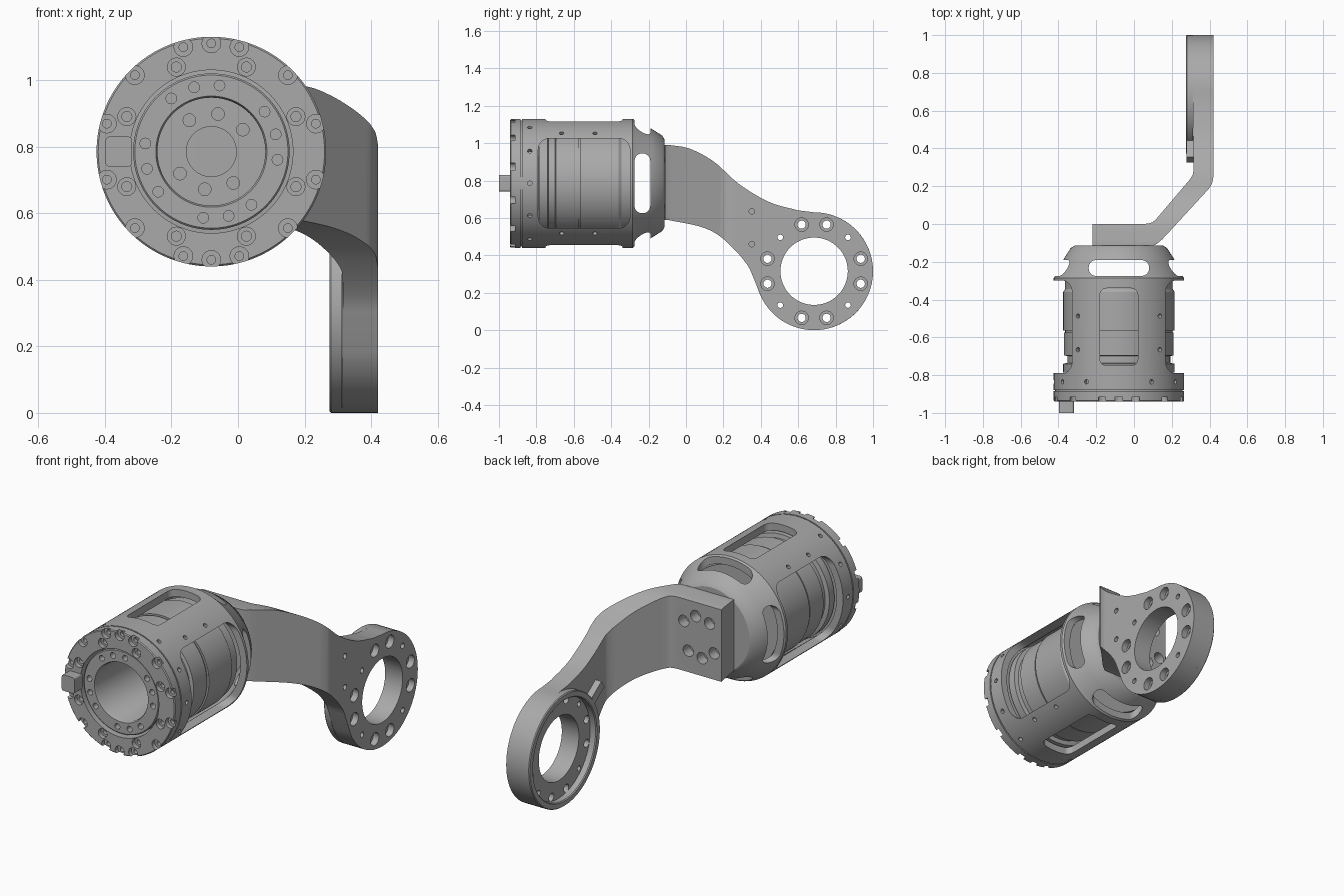
import bpy, bmesh
from math import pi, sin, cos, radians
from mathutils import Vector

cube = bpy.data.objects.get("Cube")
if cube:
    bpy.data.objects.remove(cube, do_unlink=True)

metal = bpy.data.materials.new("machined_grey")
metal.use_nodes = True
GREY = (0.4, 0.4, 0.4, 1)
metal.diffuse_color = GREY
metal.node_tree.nodes["Principled BSDF"].inputs["Base Color"].default_value = GREY

CX, CZ = -0.08, 0.785      # barrel axis, along y
RY, RZ = 0.685, 0.315      # arm ring axis, along x
X, Y, Z = Vector((1, 0, 0)), Vector((0, 1, 0)), Vector((0, 0, 1))


def lathe(bm, profile, loc, axis, closed=False, n=96):
    """Spin (radius, distance along axis) points around an axis."""
    q = axis.to_track_quat('Z', 'Y')
    rings = [[bm.verts.new(Vector(loc) + q @ Vector((r * cos(2 * pi * i / n), r * sin(2 * pi * i / n), h)))
              for i in range(n)] for r, h in profile]
    pairs = list(zip(rings, rings[1:]))
    if closed:
        pairs.append((rings[-1], rings[0]))
    else:
        bm.faces.new(rings[0])
        bm.faces.new(rings[-1])
    for a, b in pairs:
        for i in range(n):
            j = (i + 1) % n
            bm.faces.new((a[i], a[j], b[j], b[i]))


def prism(bm, pts, axis, lo, hi):
    """Extrude a 2D outline along a world axis."""
    place = {'X': lambda a, b, h: (h, a, b), 'Y': lambda a, b, h: (a, h, b),
             'Z': lambda a, b, h: (a, b, h)}[axis]
    low = [bm.verts.new(place(a, b, lo)) for a, b in pts]
    top = [bm.verts.new(place(a, b, hi)) for a, b in pts]
    bm.faces.new(low)
    bm.faces.new(top)
    for i in range(len(pts)):
        j = (i + 1) % len(pts)
        bm.faces.new((low[i], low[j], top[j], top[i]))


def rounded(cx, cy, hx, hy, r, n=8):
    """Rounded rectangle outline."""
    pts = []
    for k, (sx, sy) in enumerate([(1, 1), (-1, 1), (-1, -1), (1, -1)]):
        for i in range(n + 1):
            t = (k + i / n) * pi / 2
            pts.append((cx + sx * (hx - r) + r * cos(t), cy + sy * (hy - r) + r * sin(t)))
    return pts


def smooth(points, n=6):
    """Curve through the given points."""
    p = [Vector(v) for v in points]
    p = [2 * p[0] - p[1]] + p + [2 * p[-1] - p[-2]]
    out = []
    for a, b, c, d in zip(p, p[1:], p[2:], p[3:]):
        for i in range(n):
            t = i / n
            out.append(tuple(0.5 * (2 * b + (c - a) * t + (2 * a - 5 * b + 4 * c - d) * t * t
                                    + (3 * b - a - 3 * c + d) * t ** 3)))
    return out + [tuple(p[-2])]


def make(name, build):
    bm = bmesh.new()
    build(bm)
    bmesh.ops.recalc_face_normals(bm, faces=bm.faces[:])
    me = bpy.data.meshes.new(name)
    bm.to_mesh(me)
    bm.free()
    me.materials.append(metal)
    ob = bpy.data.objects.new(name, me)
    bpy.context.scene.collection.objects.link(ob)
    return ob


def boolean(ob, build, operation='DIFFERENCE'):
    """Apply a boolean with a temporary cutter."""
    cutter = make("cutter", build)
    cutter.hide_render = True
    mod = ob.modifiers.new("cut", 'BOOLEAN')
    mod.operation, mod.solver, mod.object = operation, 'EXACT', cutter
    bpy.context.view_layer.update()
    me = bpy.data.meshes.new_from_object(ob.evaluated_get(bpy.context.evaluated_depsgraph_get()))
    ob.modifiers.clear()
    ob.data = me
    bpy.data.objects.remove(cutter, do_unlink=True)


def polar(r, deg, y=0.0):
    return (CX + r * cos(radians(deg)), y, CZ + r * sin(radians(deg)))


# Housing: flanged shell tapering to a closed back
shell_profile = [(.245, -.94), (.34, -.94), (.345, -.935), (.345, -.885), (.337, -.885), (.337, -.878),
                 (.345, -.878), (.345, -.285), (.335, -.272), (.295, -.19), (.255, -.127), (.235, -.115),
                 (.075, -.115), (.075, -.15), (.22, -.15), (.25, -.19), (.305, -.29), (.305, -.8), (.245, -.8)]
housing = make("housing", lambda bm: lathe(bm, shell_profile, (CX, 0, CZ), Y, True, 128))


def side_openings(bm):
    prism(bm, rounded(-.545, CZ, .245, .24, .06), 'X', -.7, .6)
    prism(bm, rounded(-.233, CZ, .042, .16, .04), 'X', -.7, .6)


def top_openings(bm):
    prism(bm, rounded(CX, -.545, .1, .205, .035), 'Z', .2, 1.4)
    prism(bm, rounded(CX, -.233, .16, .042, .04), 'Z', .2, 1.4)


def housing_holes(bm):
    def bore(r, deg, wide, narrow):
        lathe(bm, [(wide, -.96), (wide, -.915), (narrow, -.915), (narrow, -.895)],
              polar(r, deg), Y, n=24)
    for quarter in range(0, 360, 90):
        for a in (15, 45, 75):
            bore(.325, quarter + a, .028, .013)
        for a in (22.5, 67.5):
            bore(.275, quarter + a, .027, .015)
    for a in (90, 270):
        bore(.325, a, .028, .013)
        for d in (-45, 0, 45):
            lathe(bm, [(.019, -.2), (.019, -.1)], polar(.115, a - 10 + d), Y, n=20)
    # Radial screw holes around the flange and along the window pillars
    spots = [(a, -.835) for a in range(0, 360, 30) if a % 180 != 90]
    spots += [(a, y) for a in (51, 129, 231, 309) for y in (-.665, -.487)]
    for a, y in spots:
        lathe(bm, [(.012, .322), (.012, .37)], (CX, y, CZ),
              Vector((cos(radians(a)), 0, sin(radians(a)))), n=16)


for cut in (side_openings, top_openings, housing_holes):
    boolean(housing, cut)

# Motor: stepped hollow drum inside the housing
motor_profile = [(.162, -.915), (.167, -.925), (.23, -.925), (.235, -.92), (.235, -.79), (.295, -.785),
                 (.295, -.74), (.272, -.735), (.272, -.7), (.29, -.695), (.29, -.575), (.284, -.575),
                 (.284, -.565), (.295, -.565), (.295, -.36), (.285, -.345), (.285, -.3), (.162, -.3)]
motor = make("motor", lambda bm: lathe(bm, motor_profile, (CX, 0, CZ), Y, True))


def motor_holes(bm):
    for quarter in range(0, 360, 90):
        for a in (-7, 15, 37):
            lathe(bm, [(.016, -.95), (.016, -.89)], polar(.2, quarter + a), Y, n=20)


boolean(motor, motor_holes)

# Locating peg on the front flange
make("front_peg", lambda bm: prism(bm, rounded(-.358, CZ, .04, .045, .012), 'Y', -1.0, -.93))

# Arm: bent strip trimmed to its side outline
bend = [(-.22, -.115), (.09, -.115)] + smooth([(.11, -.112), (.14, -.09), (.165, -.065)], 3)
bend += smooth([(.395, .185), (.413, .215), (.42, .25)], 3) + [(.42, 1.1), (.31, 1.1)]
bend += smooth([(.315, .3), (.312, .265), (.295, .235)], 3) + smooth([(.125, .035), (.095, .008), (.055, 0)], 3)
bend += [(-.22, 0)]
arm = make("arm", lambda bm: prism(bm, bend, 'Z', -.2, 1.3))
outline = [(-.2, .99)] + smooth([(-.09, .99), (.02, .97), (.15, .9), (.285, .78), (.445, .685), (.6, .64)])
outline += [(RY + .315 * cos(radians(a)), RZ + .315 * sin(radians(a))) for a in range(90, -156, -5)]
outline += smooth([(.365, .27), (.33, .345), (.26, .43), (.17, .51), (.07, .555), (-.09, .588)]) + [(-.2, .59)]
boolean(arm, lambda bm: prism(bm, outline, 'X', -.4, .6), 'INTERSECT')


def arm_holes(bm):
    def ring_point(r, deg):
        return (0, RY + r * cos(radians(deg)), RZ + r * sin(radians(deg)))
    lathe(bm, [(.18, .2), (.18, .5)], (0, RY, RZ), X)
    for quarter in range(0, 360, 90):
        for a in (-15, 15):
            lathe(bm, [(.036, .45), (.036, .385), (.022, .385), (.022, .25)],
                  ring_point(.258, quarter + a), X, n=24)
        lathe(bm, [(.015, .25), (.015, .45)], ring_point(.256, quarter + 45), X, n=16)
    for z in (.46, .635):
        lathe(bm, [(.015, .39), (.015, .45)], (0, .352, z), X, n=16)
    # Mounting bolts through the plate
    for a in (80, 260):
        for d in (-45, 0, 45):
            lathe(bm, [(.032, .05), (.032, -.06)], polar(.115, a + d), Y, n=24)


boolean(arm, arm_holes)

# Raised rim and key on the inner side of the ring
rim_profile = [(.311, .275), (.315, .28), (.315, .313), (.28, .313), (.28, .28), (.285, .275)]
make("ring_rim", lambda bm: lathe(bm, rim_profile, (0, RY, RZ), X, True))
along, across = Vector((cos(radians(145)), sin(radians(145)))), Vector((-sin(radians(145)), cos(radians(145))))
key = [Vector((RY, RZ)) + along * u + across * v
       for u, v in ((.285, -.025), (.42, -.025), (.42, .025), (.285, .025))]
make("ring_key", lambda bm: prism(bm, key, 'X', .278, .318))

# Smooth shading with sharp edges kept
for ob in bpy.context.scene.objects:
    ob.select_set(ob.type == 'MESH')
bpy.context.view_layer.objects.active = arm
bpy.ops.object.shade_smooth_by_angle(angle=radians(30))
